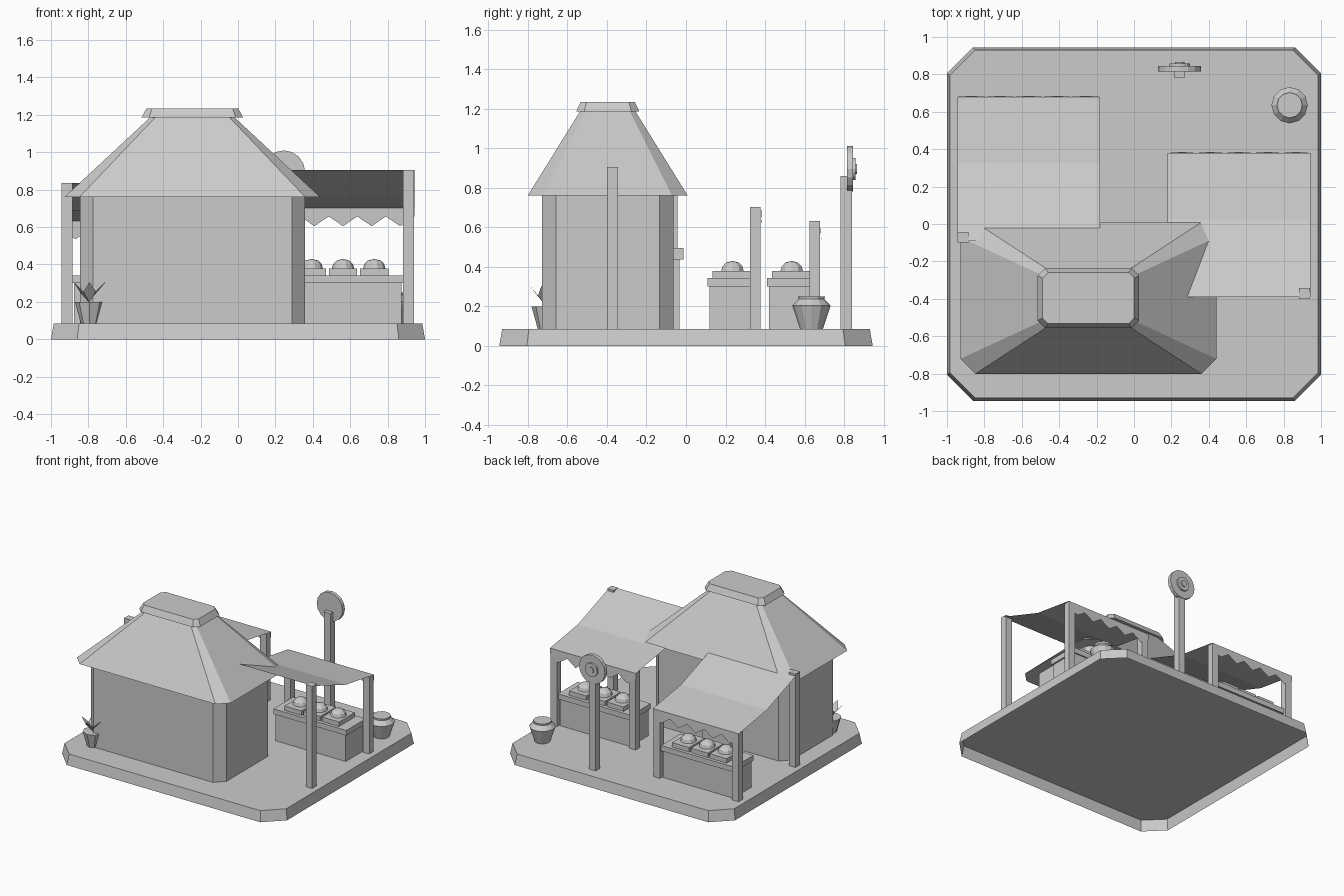
import bpy, bmesh, math
from mathutils import Vector, Matrix

cube = bpy.data.objects.get("Cube")
if cube:
    bpy.data.objects.remove(cube, do_unlink=True)

grey = bpy.data.materials.new("plain grey")
grey.use_nodes = True
grey.diffuse_color = (0.6, 0.6, 0.6, 1)
grey.node_tree.nodes["Principled BSDF"].inputs["Base Color"].default_value = (0.6, 0.6, 0.6, 1)


def make(name, verts, faces, fix_normals=True):
    mesh = bpy.data.meshes.new(name)
    mesh.from_pydata([tuple(v) for v in verts], [], faces)
    if fix_normals:
        bm = bmesh.new()
        bm.from_mesh(mesh)
        bmesh.ops.recalc_face_normals(bm, faces=bm.faces)
        bm.to_mesh(mesh)
        bm.free()
    mesh.materials.append(grey)
    obj = bpy.data.objects.new(name, mesh)
    bpy.context.scene.collection.objects.link(obj)
    return obj


def loft(name, rings, bottom=True):
    """Solid through rings with equal point counts, optionally open below."""
    n = len(rings[0])
    verts = [p for ring in rings for p in ring]
    faces = [(r * n + i, r * n + (i + 1) % n, (r + 1) * n + (i + 1) % n, (r + 1) * n + i)
             for r in range(len(rings) - 1) for i in range(n)]
    faces.append(tuple(range(len(verts) - n, len(verts))))
    if bottom:
        faces.append(tuple(range(n)))
    return make(name, verts, faces)


def octagon(cx, cy, hx, hy, cut, z):
    """Rectangle with chamfered corners."""
    corners = [(hx, cut - hy), (hx, hy - cut), (hx - cut, hy), (cut - hx, hy),
               (-hx, hy - cut), (-hx, cut - hy), (cut - hx, -hy), (hx - cut, -hy)]
    return [(cx + x, cy + y, z) for x, y in corners]


def box(name, x0, x1, y0, y1, z0, z1):
    return loft(name, [[(x0, y0, z), (x1, y0, z), (x1, y1, z), (x0, y1, z)] for z in (z0, z1)])


def lathe(name, centre, profile, sides, turn=None):
    """Solid of revolution from (radius, height) points."""
    obj = loft(name, [[(r * math.cos(math.tau * i / sides),
                        r * math.sin(math.tau * i / sides), h)
                       for i in range(sides)] for r, h in profile])
    if turn:
        obj.data.transform(turn)
    obj.data.transform(Matrix.Translation(centre))
    return obj


# Ground slab, hollow underneath
GROUND = 0.085
loft("ground_slab", [octagon(0, 0, 1, 0.945, 0.14, 0),
                     octagon(0, 0, 0.985, 0.93, 0.135, GROUND)], bottom=False)

# House with tapered roof and ridge cap
HX, HY = -0.244, -0.396
loft("house_walls", [octagon(HX, HY, 0.602, 0.333, 0.07, z) for z in (GROUND, 0.765)])
loft("house_roof", [octagon(HX, HY, 0.684, 0.405, 0.08, 0.76),
                    octagon(HX, HY, 0.222, 0.138, 0.027, 1.19)])
loft("roof_cap", [octagon(HX, HY, 0.272, 0.16, 0.04, 1.185),
                  octagon(HX, HY, 0.245, 0.137, 0.03, 1.235)])

# Low back door under a lintel
box("door", HX - 0.12, HX + 0.12, -0.07, -0.032, GROUND, 0.445)
box("door_lintel", HX - 0.15, HX + 0.15, -0.07, -0.012, 0.437, 0.495)


def market_stall(tag, dx, dy, dz, tall_pole_x):
    """Awning on poles over a counter with domed goods."""
    left, right = 0.18 + dx, 0.943 + dx
    low_y, low_z = 0.38 + dy, 0.702 + dz

    # Thin sagging cloth
    profile = [(-0.39, 0.905), (0.025, 0.757), (0.38, 0.702)]
    verts = [(x, y + dy, z + dz) for y, z in profile for x in (left, right)]
    make(tag + "_awning", verts, [(0, 1, 3, 2), (2, 3, 5, 4)], False)

    # Pointed cloth edge
    teeth = 5
    step = (right - left) / teeth
    verts, faces = [], []
    for i in range(teeth):
        x = left + i * step
        b = len(verts)
        verts += [(x, low_y, low_z), (x + step, low_y, low_z),
                  (x + step, low_y, low_z - 0.045),
                  (x + step / 2, low_y + 0.005, low_z - 0.097), (x, low_y, low_z - 0.045)]
        faces.append((b + 4, b + 3, b + 2, b + 1, b))
    make(tag + "_awning_edge", verts, faces, False)

    # Poles
    box(tag + "_tall_pole", tall_pole_x, tall_pole_x + 0.057, dy - 0.4, dy - 0.343,
        GROUND, 0.905 + dz)
    for side, x in (("left", right - 0.06), ("right", left + 0.003)):
        box(tag + "_short_pole_" + side, x, x + 0.057, low_y - 0.056, low_y - 0.002,
            GROUND, low_z)

    # Counter
    cx, cy = (left + right) / 2, 0.235 + dy
    box(tag + "_counter", cx - 0.312, cx + 0.312, cy - 0.115, cy + 0.115, GROUND, 0.305)
    box(tag + "_counter_top", cx - 0.325, cx + 0.325, cy - 0.125, cy + 0.125, 0.3, 0.342)

    # Trays of goods
    for i in (-1, 0, 1):
        gx = cx + i * 0.167
        box(tag + "_tray", gx - 0.075, gx + 0.075, cy - 0.1, cy + 0.1, 0.34, 0.378)
        dome = [(0.06, 0), (0.053, 0.025), (0.034, 0.044), (0.004, 0.052)]
        lathe(tag + "_goods", (gx, cy, 0.377), dome, 10)


market_stall("left_stall", 0, 0, 0, 0.883)
market_stall("right_stall", -1.125, 0.30, -0.07, -0.943)

# Round sign on a post, facing the back
box("sign_post", 0.215, 0.273, 0.782, 0.84, GROUND, 0.86)
FACE_BACK = Matrix.Rotation(-math.pi / 2, 4, "X")
for part, radius, y0, y1 in (("sign_disc", 0.115, 0.815, 0.845),
                             ("sign_ring", 0.055, 0.84, 0.858),
                             ("sign_hub", 0.025, 0.85, 0.866)):
    lathe(part, (0.244, 0, 0.895), [(radius, y0), (radius, y1)], 16, FACE_BACK)

# Storage jar
lathe("jar", (0.832, 0.635, 0), [(0.058, GROUND), (0.097, 0.203), (0.066, 0.236),
                                 (0.068, 0.25)], 12)

# Potted plant
PLANT = Vector((-0.794, -0.704, 0))
lathe("plant_pot", PLANT, [(0.046, GROUND), (0.078, 0.2)], 8)
for i in range(5):
    angle = math.tau * i / 5 - math.pi / 2
    out = Vector((math.cos(angle), math.sin(angle), 0))
    side = Vector((-out.y, out.x, 0)) * 0.032
    base = PLANT + Vector((0, 0, 0.195))
    middle = base + out * 0.045 + Vector((0, 0, 0.06))
    tip = base + out * 0.088 + Vector((0, 0, 0.11))
    make("plant_leaf", [base, middle + side, tip, middle - side],
         [(0, 1, 2), (0, 2, 3)], False)
